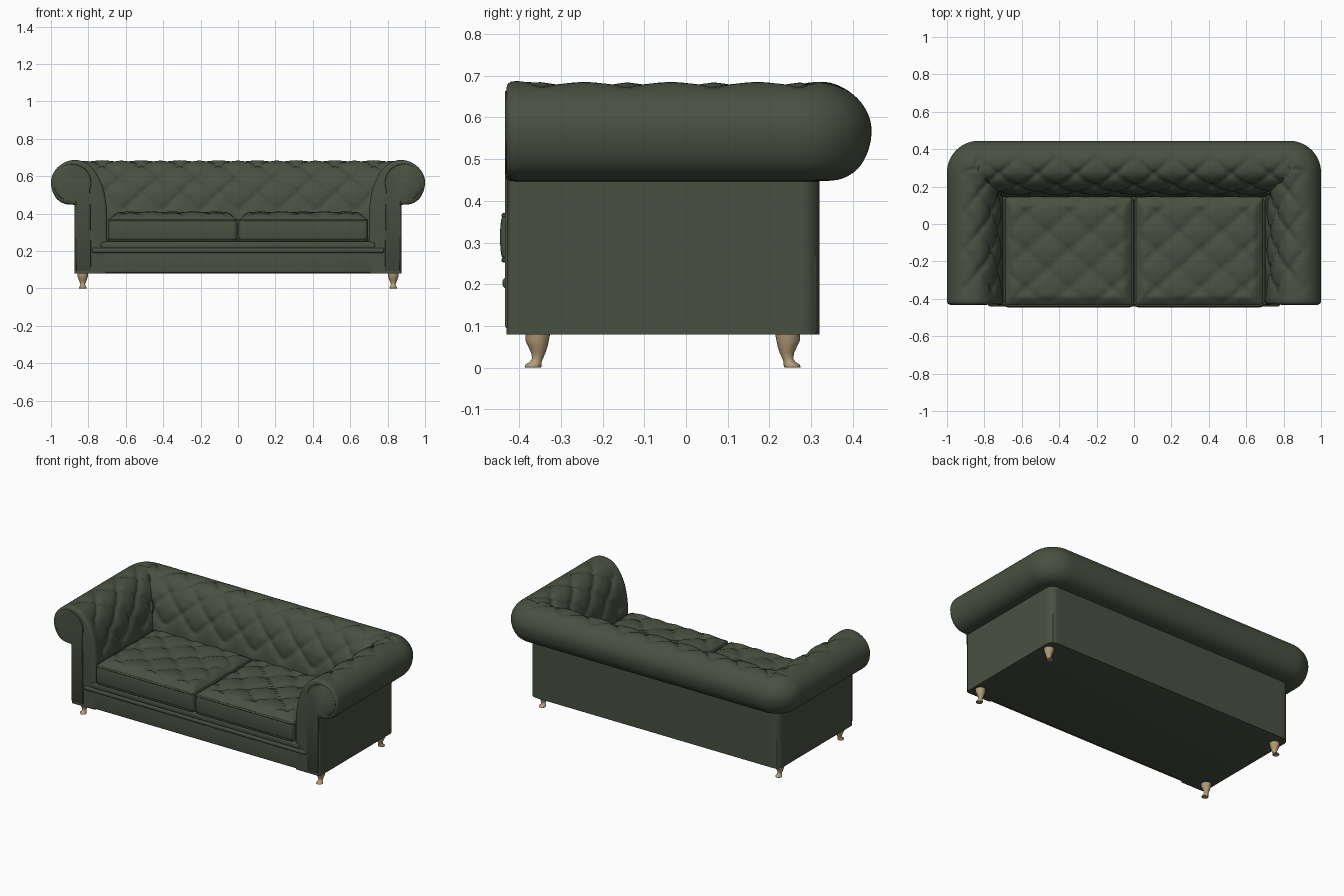
import bpy, bmesh, math
from mathutils import Vector

if "Cube" in bpy.data.objects:
    bpy.data.objects.remove(bpy.data.objects["Cube"])

def material(name, rgb):
    m = bpy.data.materials.new(name)
    m.diffuse_color = (*rgb, 1)
    m.use_nodes = True
    m.node_tree.nodes["Principled BSDF"].inputs["Base Color"].default_value = m.diffuse_color
    return m

GREEN = material("dark green leather", (0.066, 0.082, 0.052))
TAN = material("tan wood", (0.45, 0.33, 0.19))

def finish(bm, name, mat, mirror=False, angle=45):
    bmesh.ops.remove_doubles(bm, verts=bm.verts[:], dist=1e-5)
    bmesh.ops.recalc_face_normals(bm, faces=bm.faces[:])
    me = bpy.data.meshes.new(name)
    bm.to_mesh(me)
    bm.free()
    me.materials.append(mat)
    me.shade_smooth()
    me.set_sharp_from_angle(angle=math.radians(angle))
    ob = bpy.data.objects.new(name, me)
    bpy.context.collection.objects.link(ob)
    if mirror:
        ob.modifiers.new("mirror", 'MIRROR').merge_threshold = 0.0005
    return ob

def smooth(x):
    x = max(0.0, min(1.0, x))
    return x * x * (3 - 2 * x)

def pillow(u, v, p, q):
    """Diamond tufting: 1 on the puffs, lower in the creases, 0 at the buttons."""
    a = abs(math.sin(math.pi * (u / p + v / q)))
    b = abs(math.sin(math.pi * (u / p - v / q)))
    return 0.6 * math.sqrt(min(a, b)) + 0.4 * min(1, a + b)

def box(name, x0, x1, y0, y1, z0, z1, bevel, mirror=False):
    bm = bmesh.new()
    bmesh.ops.create_cube(bm, size=1)
    for v in bm.verts:
        v.co = ((x0 + x1) / 2 + v.co.x * (x1 - x0), (y0 + y1) / 2 + v.co.y * (y1 - y0),
                (z0 + z1) / 2 + v.co.z * (z1 - z0))
    bmesh.ops.bevel(bm, geom=bm.edges[:], offset=bevel, segments=4, profile=0.5, affect='EDGES')
    return finish(bm, name, GREEN, mirror)

# Cross-section of arm and back: (outward, height), smoothed and evenly resampled
KEYS = [(0, .08), (0, .24), (0, .40), (.012, .50), (.035, .575), (.075, .64), (.12, .675),
        (.17, .687), (.22, .677), (.265, .647), (.292, .607), (.30, .565), (.29, .515),
        (.265, .475), (.225, .452), (.175, .447)]
K = [Vector(k) for k in KEYS]
dense = []
for i in range(len(K) - 1):
    a, b, c, d = K[max(i - 1, 0)], K[i], K[i + 1], K[min(i + 2, len(K) - 1)]
    for j in range(20):
        t = j / 20
        dense.append(0.5 * (2 * b + (c - a) * t + (2 * a - 5 * b + 4 * c - d) * t * t
                            + (3 * b - a - 3 * c + d) * t ** 3))
dense += [K[-1], Vector((.175, .26)), Vector((.175, .08))]
section, walked, run = [dense[0]], [0.0], 0.0
for i in range(1, len(dense)):
    run += (dense[i] - dense[i - 1]).length
    if run - walked[-1] > 0.011 or i >= len(dense) - 3:
        section.append(dense[i])
        walked.append(run)
normals = []
for i in range(len(section)):
    t = (section[min(i + 1, len(section) - 1)] - section[max(i - 1, 0)]).normalized()
    normals.append(Vector((-t.y, t.x)))

# Stations along half the sofa: (centre, angle, distance from corner, corner fraction, end inset)
CX, CY, SPLIT, PITCH = 0.83, 0.275, 0.13, 0.83 / 4
stations = [((CX, y), 0, CY - y, 0, i) for y, i in ((-.43, .014), (-.427, .006), (-.419, .001))]
stations += [((CX, -.41 + .685 * i / 56), 0, .685 * (1 - i / 56), 0, 0) for i in range(56)]
stations += [((CX, CY), math.pi / 2 * i / 14, 0, i / 14, 0) for i in range(15)]
stations += [((CX * (1 - i / 64), CY), math.pi / 2, CX * i / 64, 0, 0) for i in range(1, 65)]

# Tufted arms and back with rolled top
bm = bmesh.new()
rings = []
for (cx, cy), ang, s, frac, inset in stations:
    ring = []
    on_arm = ang == 0
    for p, n, L in zip(section, normals, walked):
        d = p.x - SPLIT
        fade = smooth((L - .30) / .06) * smooth((.77 - L) / .1)
        if on_arm:
            fade *= smooth((.68 - s) / .08)
        u = s + frac * PITCH * smooth(d / 0.05)
        q = p - n * (inset + 0.03 * fade * (1 - pillow(u, L - .33, PITCH, .2)))
        d = q.x - SPLIT
        if d > 0:
            off = (math.cos(ang) * d, math.sin(ang) * d)
        elif frac > 0 or s == 0:
            off = (d, d)
        else:
            off = (d, 0) if on_arm else (0, d)
        ring.append(bm.verts.new((cx + off[0], cy + off[1], q.y)))
    rings.append(ring)
N = len(section)
for r0, r1 in zip(rings, rings[1:]):
    for i in range(N):
        j = (i + 1) % N
        bm.faces.new((r0[i], r0[j], r1[j], r1[i]))
bm.faces.new(rings[0])
finish(bm, "arms_and_back", GREEN, True, 60)

# Scroll-shaped panels on the arm fronts
bm = bmesh.new()
outline = [(.885 + .1 * math.cos(math.radians(a)), .565 + .1 * math.sin(math.radians(a)))
           for a in range(-100, 201, 10)] + [(.785, .095), (.865, .095)]
rows = []
for y, k in ((-.42, 0), (-.431, 0), (-.434, .004)):
    rows.append([bm.verts.new((x + (.85 - x) * k * 8, y, z + (.45 - z) * k * 3)) for x, z in outline])
for r0, r1 in zip(rows, rows[1:]):
    for i in range(len(outline)):
        j = (i + 1) % len(outline)
        bm.faces.new((r0[i], r0[j], r1[j], r1[i]))
bm.faces.new(rows[-1])
finish(bm, "arm_front_panel", GREEN, True, 50)

# Base, front rail and its mouldings
box("base", -.86, .86, -.41, .312, .079, .27, .004)
box("front_rail", -.78, .78, -.430, -.39, .084, .192, .008)
box("lower_moulding", -.78, .78, -.440, -.39, .190, .216, .010)
box("upper_moulding", -.735, .735, -.434, -.39, .212, .25, .012)

# Seat cushions: rounded boxes with a tufted, domed top
X0, X1, Y0, Y1, Z0, Z1, R = .004, .694, -.44, .15, .25, .375, .022
mid = Vector(((X0 + X1) / 2, (Y0 + Y1) / 2, (Z0 + Z1) / 2))
half = Vector(((X1 - X0) / 2, (Y1 - Y0) / 2, (Z1 - Z0) / 2))
bm = bmesh.new()
bmesh.ops.create_cube(bm, size=2)
bmesh.ops.subdivide_edges(bm, edges=bm.edges[:], cuts=47, use_grid_fill=True)
for v in bm.verts:
    w = Vector([math.sin(c * math.pi / 2) for c in v.co])
    p = Vector([w[i] * half[i] for i in range(3)])
    core = Vector([max(R - half[i], min(half[i] - R, p[i])) for i in range(3)])
    if (p - core).length > 1e-6:
        p = core + (p - core).normalized() * R
    if v.co.z > .999:
        edge = min(half.x - abs(p.x), half.y - abs(p.y))
        p.z += smooth(edge / .06) * (.006 + .03 * pillow(p.x, p.y, .23, .2))
    elif abs(v.co.z) < .999:
        p.y -= .006 * (1 - w.z ** 2) * (1 if v.co.y < -.99 else 0)
    v.co = mid + p
finish(bm, "seat_cushion", GREEN, True, 60)

# Piping around the top and bottom cushion edges
def piping(name, z):
    bm = bmesh.new()
    path = []
    for k, (sx, sy) in enumerate(((1, 1), (-1, 1), (-1, -1), (1, -1))):
        for i in range(6):
            a = math.pi / 2 * (k + i / 5)
            path.append((Vector((mid.x + sx * (half.x - .025) + .022 * math.cos(a),
                                 mid.y + sy * (half.y - .025) + .022 * math.sin(a), z)), a))
    loops = [[bm.verts.new(c + .006 * Vector((math.cos(a) * math.cos(b), math.sin(a) * math.cos(b), math.sin(b))))
              for b in [math.tau * j / 8 for j in range(8)]] for c, a in path]
    for i in range(len(loops)):
        r0, r1 = loops[i - 1], loops[i]
        for j in range(8):
            bm.faces.new((r0[j - 1], r0[j], r1[j], r1[j - 1]))
    finish(bm, name, GREEN, True, 80)

piping("cushion_top_piping", .365)
piping("cushion_bottom_piping", .258)

# Curved legs with flared feet: (height, outward shift, radius)
LEG = [(.085, 0, .030), (.065, .002, .028), (.05, 0, .023), (.035, -.001, .017), (.022, .001, .013),
       (.014, .005, .014), (.008, .010, .019), (.002, .012, .020), (0, .012, .018)]
for name, y, way in (("front_leg", -.355, -1), ("back_leg", .243, 1)):
    bm = bmesh.new()
    loops = [[bm.verts.new((.83 + r * math.cos(a), y + way * off + r * math.sin(a), z))
              for a in [math.tau * j / 16 for j in range(16)]] for z, off, r in LEG]
    for r0, r1 in zip(loops, loops[1:]):
        for j in range(16):
            bm.faces.new((r0[j - 1], r0[j], r1[j], r1[j - 1]))
    bm.faces.new(loops[0])
    bm.faces.new(loops[-1])
    finish(bm, name, TAN, True)
